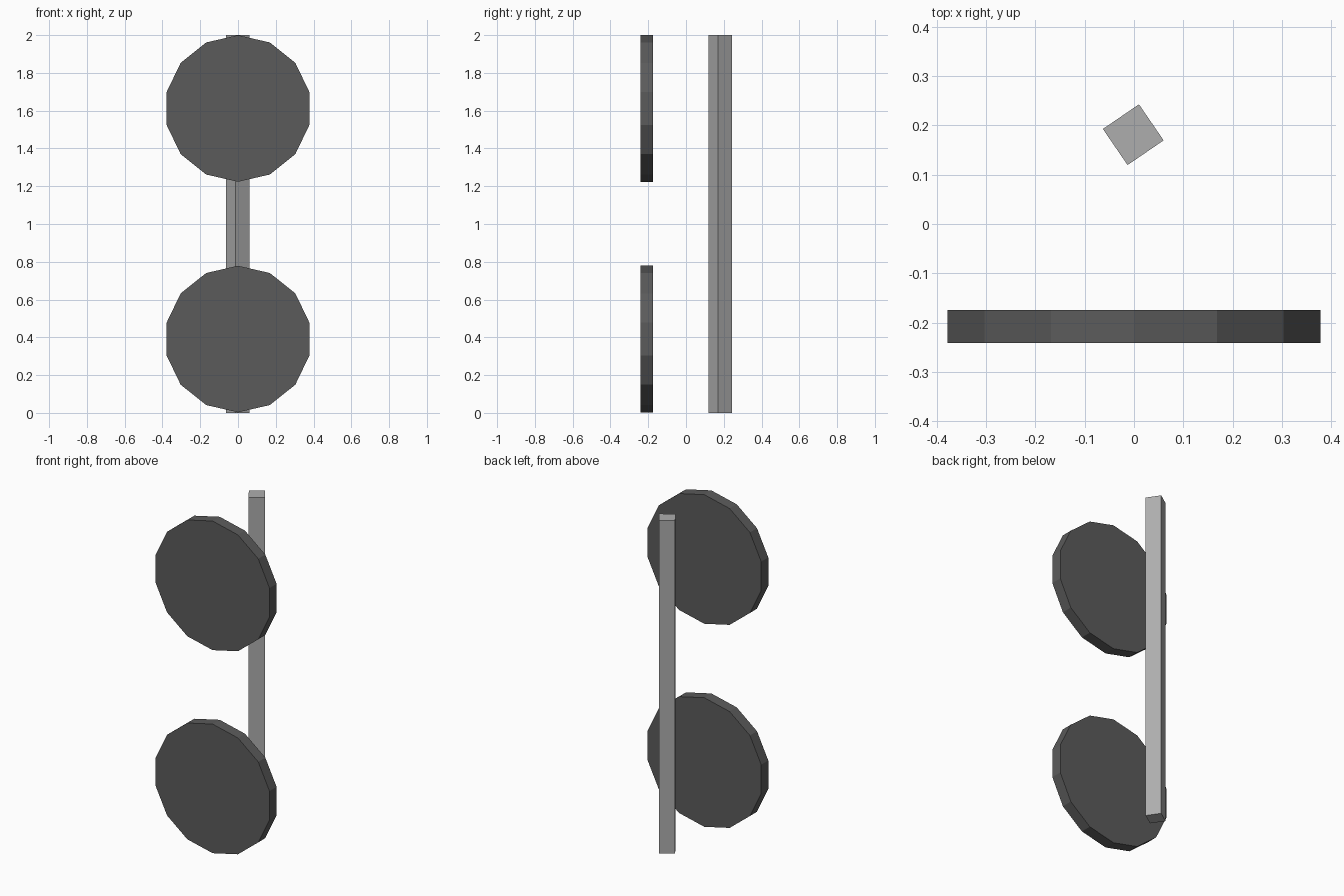
import bpy
import math

if "Cube" in bpy.data.objects:
    bpy.data.objects.remove(bpy.data.objects["Cube"])


def material(name, value):
    m = bpy.data.materials.new(name)
    m.diffuse_color = (value, value, value, 1)
    m.use_nodes = True
    m.node_tree.nodes["Principled BSDF"].inputs["Base Color"].default_value = m.diffuse_color
    return m


dark = material("dark grey", 0.105)
light = material("light grey", 0.42)


def prism(name, sides, radius, depth, location, rotation, mat):
    bpy.ops.mesh.primitive_cylinder_add(
        vertices=sides, radius=radius, depth=depth,
        location=location, rotation=rotation)
    ob = bpy.context.object
    ob.name = name
    ob.data.materials.append(mat)
    return ob


# Two fourteen-sided discs standing upright, one above the other
for name, z in (("lower_disc", 0.391), ("upper_disc", 1.6115)):
    prism(name, 14, 0.388, 0.067, (0, -0.2075, z),
          (math.radians(90), 0, 0), dark)

# Square post behind the discs, turned about its axis
prism("post", 4, 0.0626, 2.0, (-0.0015, 0.181, 1.0),
      (0, 0, math.radians(-10.6)), light)
